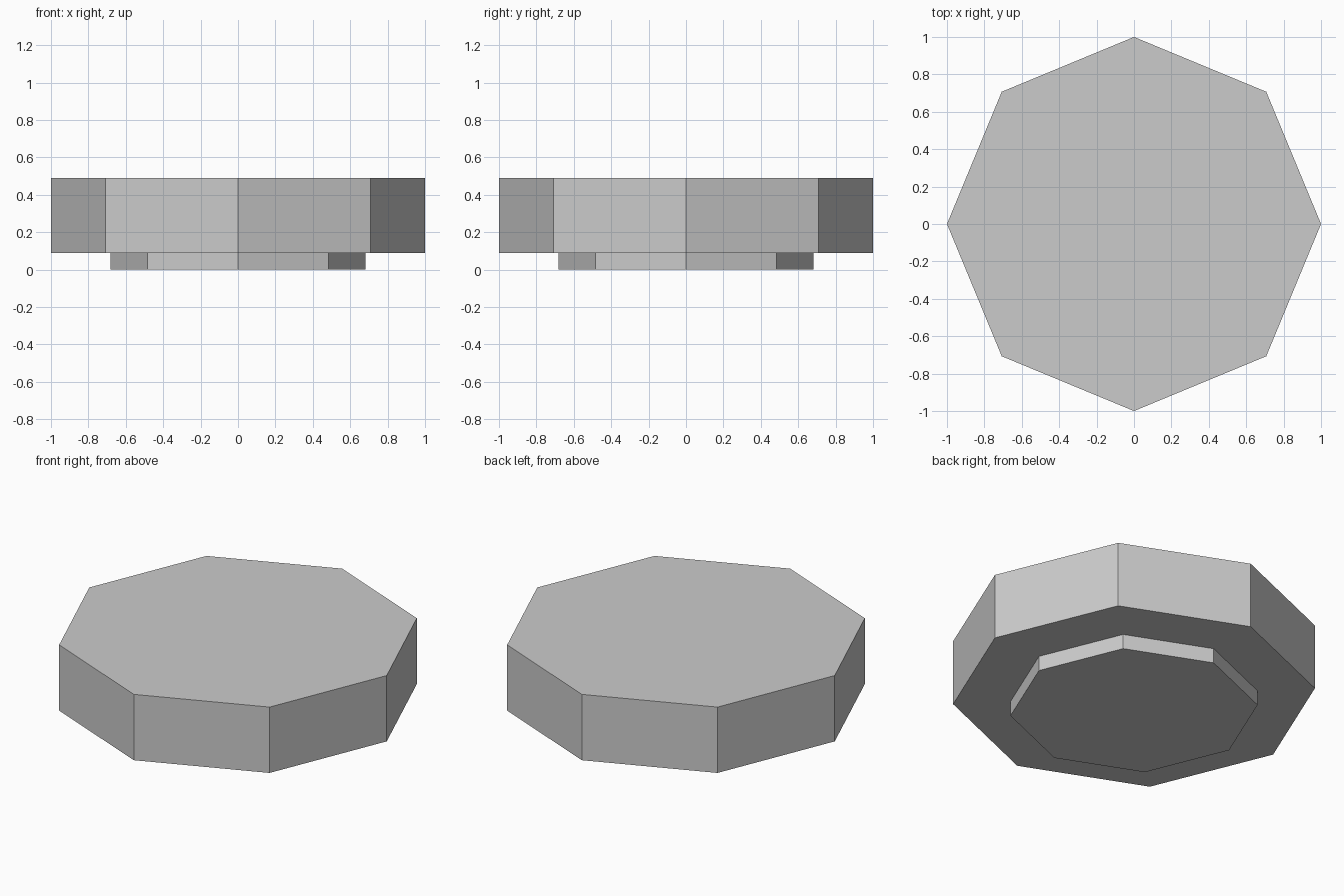
import bpy

cube = bpy.data.objects.get("Cube")
if cube:
    bpy.data.objects.remove(cube, do_unlink=True)

# Single plain grey material
grey = bpy.data.materials.new("light_grey")
grey.use_nodes = True
colour = (0.6, 0.6, 0.6, 1)
grey.diffuse_color = colour
grey.node_tree.nodes["Principled BSDF"].inputs["Base Color"].default_value = colour


def octagon_slab(name, radius, bottom, top):
    """Flat-shaded eight-sided prism with corners on the x and y axes."""
    bpy.ops.mesh.primitive_cylinder_add(
        vertices=8, radius=radius, depth=top - bottom,
        location=(0, 0, (bottom + top) / 2))
    slab = bpy.context.object
    slab.name = name
    slab.data.materials.append(grey)
    return slab


# Wide upper slab resting on a narrower foot
octagon_slab("upper_slab", 1.0, 0.09, 0.49)
octagon_slab("foot", 0.683, 0, 0.09)
